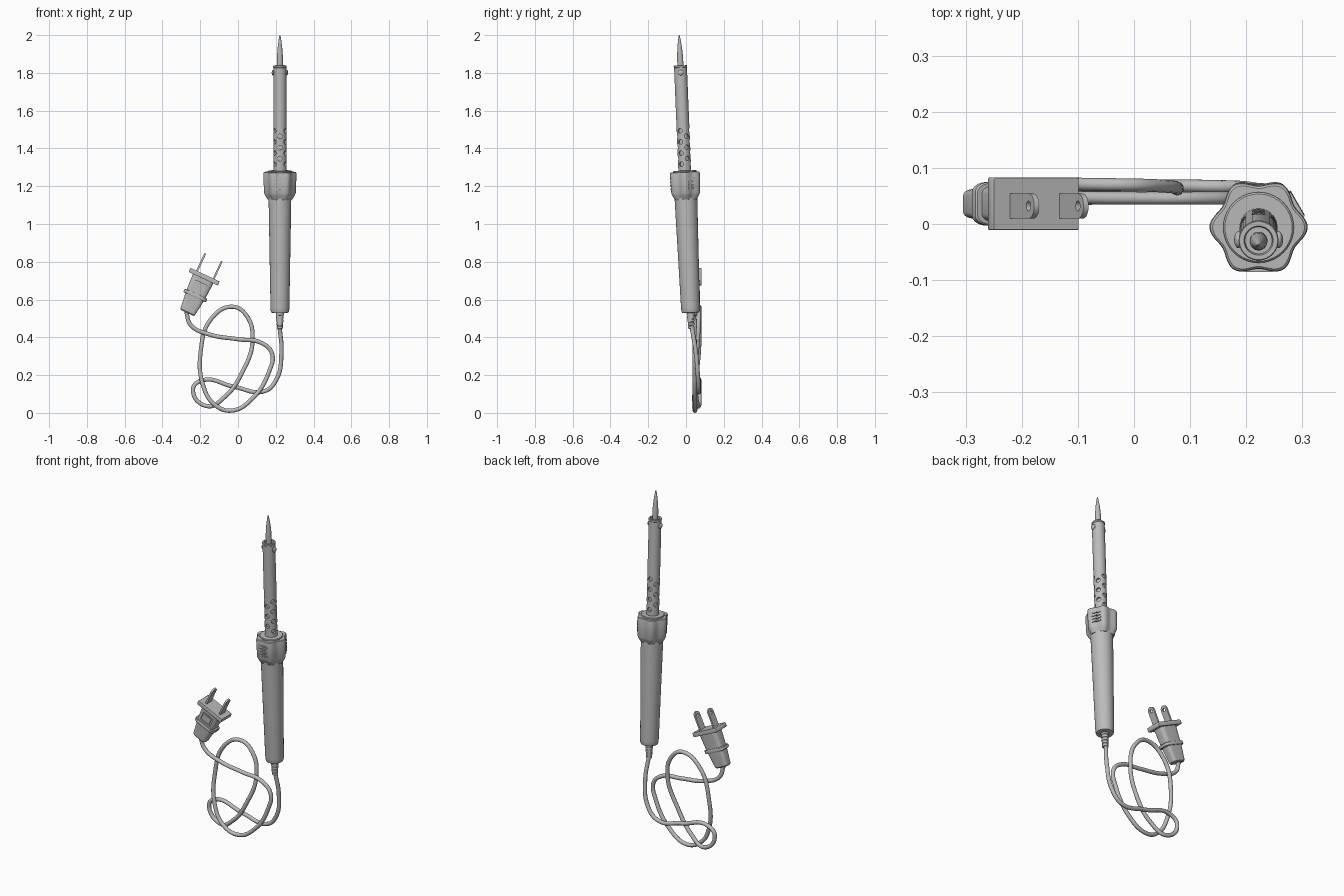
import bpy, bmesh, math
from mathutils import Matrix, Vector

cube = bpy.data.objects.get("Cube")
if cube:
    bpy.data.objects.remove(cube)

grey = bpy.data.materials.new("plain_grey")
grey.use_nodes = True
COLOUR = (0.5, 0.5, 0.5, 1)
grey.diffuse_color = COLOUR
grey.node_tree.nodes["Principled BSDF"].inputs["Base Color"].default_value = COLOUR

# Local frames: the iron leans slightly forward, the plug leans to the left
IRON = Matrix.Translation((0.222, -0.003, 1.2)) @ Matrix.Rotation(0.0415, 4, 'X')
PLUG = Matrix.Translation((-0.269, 0.036, 0.529)) @ Matrix.Rotation(math.radians(25), 4, 'Y')
parts = []


def finish(name, bm, frame):
    bmesh.ops.recalc_face_normals(bm, faces=bm.faces)
    mesh = bpy.data.meshes.new(name)
    bm.to_mesh(mesh)
    bm.free()
    mesh.materials.append(grey)
    obj = bpy.data.objects.new(name, mesh)
    obj.matrix_world = frame
    bpy.context.collection.objects.link(obj)
    parts.append(obj)
    return obj


def loft(name, outline, rings, frame):
    """Stack scaled copies of an outline; each ring is (height, x scale, y scale)."""
    bm = bmesh.new()
    loops = [[bm.verts.new((x * sx, y * sy, z)) for x, y in outline] for z, sx, sy in rings]
    n = len(outline)
    for a, b in zip(loops, loops[1:]):
        for i in range(n):
            bm.faces.new((a[i], a[(i + 1) % n], b[(i + 1) % n], b[i]))
    bm.faces.new(loops[0])
    bm.faces.new(loops[-1])
    return finish(name, bm, frame)


def lathe(name, profile, frame):
    return loft(name, circle, [(z, r, r) for r, z in profile], frame)


def polar(n, radius):
    angles = [math.tau * i / n for i in range(n)]
    return [(radius(a) * math.cos(a), radius(a) * math.sin(a)) for a in angles]


def rounded(corner):
    """Unit square outline with rounded corners."""
    pts = []
    for q in range(4):
        mid = math.pi / 4 + q * math.pi / 2
        cx = math.copysign(1 - corner, math.cos(mid))
        cy = math.copysign(1 - corner, math.sin(mid))
        for k in range(6):
            a = q * math.pi / 2 + k * math.pi / 10
            pts.append((cx + corner * math.cos(a), cy + corner * math.sin(a)))
    return pts


def add_box(bm, centre, size, turn=Matrix()):
    bmesh.ops.create_cube(bm, size=1, matrix=turn @ Matrix.Translation(centre)
                          @ Matrix.Diagonal((*size, 1)))


def add_rod(bm, radius, depth, matrix):
    bmesh.ops.create_cone(bm, cap_ends=True, segments=20, radius1=radius,
                          radius2=radius, depth=depth, matrix=matrix)


def carve(target, bm):
    """Cut the given shapes out of a part sharing the same frame."""
    cutter = finish("cutter", bm, target.matrix_world.copy())
    cutter.hide_render = True
    mod = target.modifiers.new("cut", 'BOOLEAN')
    mod.operation, mod.solver, mod.object = 'DIFFERENCE', 'EXACT', cutter
    bpy.context.view_layer.update()
    graph = bpy.context.evaluated_depsgraph_get()
    mesh = bpy.data.meshes.new_from_object(target.evaluated_get(graph))
    target.modifiers.clear()
    target.data = mesh
    parts.remove(cutter)
    bpy.data.objects.remove(cutter)


circle = polar(40, lambda a: 1)

# Handle and ribbed strain relief
lathe("handle", [(0.038, -0.671), (0.046, -0.669), (0.049, -0.66), (0.05, -0.64),
                 (0.06, -0.07), (0.06, -0.03)], IRON)
relief = [(0.012, -0.755)]
for i in range(5):
    z, r = -0.754 + i * 0.018, 0.0165 + i * 0.001
    relief += [(r, z), (r, z + 0.012), (r - 0.0015, z + 0.013), (r - 0.0015, z + 0.017)]
lathe("strain_relief", relief, IRON)

# Six-lobed collar with finger ribs in two valleys
lobes = polar(120, lambda a: 1 - 0.15 * (max(0, 1 - math.cos(6 * a)) / 2) ** 0.95)
collar = [(-0.07, 0.065), (-0.062, 0.07), (-0.047, 0.079), (-0.035, 0.0845),
          (0.066, 0.0875), (0.073, 0.086), (0.076, 0.082)]
loft("collar", lobes, [(z, r, r) for z, r in collar], IRON)
lathe("collar_seat", [(0.063, 0.07), (0.063, 0.08), (0.06, 0.083), (0.04, 0.083)], IRON)
bm = bmesh.new()
for degrees in (0, 120):
    turn = Matrix.Rotation(math.radians(degrees), 4, 'Z')
    for row in range(4):
        add_box(bm, (0, -0.072, -0.012 + row * 0.018), (0.05, 0.017, 0.008), turn)
finish("collar_ribs", bm, IRON)

# Barrel with staggered vent holes and a recessed mouth
barrel = lathe("barrel", [(0.034, 0.06), (0.034, 0.628), (0.0355, 0.63), (0.0355, 0.638),
                          (0.034, 0.64), (0.026, 0.64), (0.024, 0.63)], IRON)
bm = bmesh.new()
for column in range(6):
    angle = math.radians(30 + 60 * column)
    for row in range(3 + column % 2):
        z = 0.147 + row * 0.059 - (column % 2) * 0.0295
        direction = Vector((math.cos(angle), math.sin(angle), 0))
        spin = direction.to_track_quat('Z', 'Y').to_matrix().to_4x4()
        add_rod(bm, 0.0125, 0.03, Matrix.Translation(direction * 0.038 + Vector((0, 0, z))) @ spin)
carve(barrel, bm)

# Clamp screws on both sides
for side, label in ((1, "left"), (-1, "right")):
    bm = bmesh.new()
    bmesh.ops.create_uvsphere(bm, u_segments=20, v_segments=12, radius=0.015)
    finish(label + "_screw", bm,
           IRON @ Matrix.Translation((side * 0.036, 0, 0.602)) @ Matrix.Diagonal((0.5, 1, 1, 1)))

# Pointed tip
lathe("tip", [(0.015, 0.62), (0.016, 0.66), (0.0155, 0.69), (0.012, 0.735),
              (0.007, 0.775), (0.003, 0.797), (0.0008, 0.801)], IRON)

# Plug body with a recessed front window
body = loft("plug_body", rounded(0.45),
            [(0, 0.036, 0.021), (0.006, 0.042, 0.026), (0.1, 0.054, 0.032),
             (0.205, 0.06, 0.036)], PLUG)
bm = bmesh.new()
add_box(bm, (0, -0.039, 0.15), (0.068, 0.025, 0.052))
carve(body, bm)
bm = bmesh.new()
add_box(bm, (0, -0.026, 0.15), (0.046, 0.012, 0.032))
finish("plug_window_pad", bm, PLUG)
loft("plug_ring", rounded(0.45), [(0.092, 0.063, 0.037), (0.095, 0.066, 0.039),
                                  (0.109, 0.066, 0.039), (0.112, 0.063, 0.037)], PLUG)
loft("plug_flange", rounded(0.06), [(0.2, 0.083, 0.046), (0.203, 0.085, 0.047),
                                    (0.221, 0.085, 0.047), (0.224, 0.083, 0.046)], PLUG)

# Two flat prongs with rounded ends and a hole
for side, label in ((1, "left"), (-1, "right")):
    half = 0.022
    arc = [(half * math.cos(math.pi * k / 16), 0.304 + half * math.sin(math.pi * k / 16))
           for k in range(17)]
    outline = [(-half, 0.21), (half, 0.21)] + arc
    # The outline's axes become the plug's y and z
    stand = Matrix(((0, 0, 1, 0), (1, 0, 0, 0), (0, 1, 0, 0), (0, 0, 0, 1)))
    frame = PLUG @ Matrix.Translation((side * 0.0485 + 0.002, -0.004, 0)) @ stand
    prong = loft(label + "_prong", outline, [(-0.005, 1, 1), (0.005, 1, 1)], frame)
    bm = bmesh.new()
    add_rod(bm, 0.009, 0.05, Matrix.Translation((0, 0.302, 0)))
    carve(prong, bm)

# Looped cord from the strain relief to the plug
path = [(0.22, 0.03, 0.46), (0.23, 0.052, 0.32), (0.205, 0.064, 0.18), (0.14, 0.067, 0.115),
        (-0.02, 0.068, 0.138), (-0.19, 0.07, 0.172), (-0.238, 0.071, 0.125), (-0.165, 0.068, 0.036),
        (-0.07, 0.054, 0.085), (0.02, 0.048, 0.21), (0.077, 0.062, 0.385), (0.045, 0.068, 0.515),
        (-0.03, 0.07, 0.562), (-0.14, 0.071, 0.5), (-0.197, 0.068, 0.33), (-0.183, 0.048, 0.14),
        (-0.125, 0.043, 0.045), (-0.035, 0.048, 0.012), (0.075, 0.047, 0.075), (0.165, 0.046, 0.22),
        (0.18, 0.046, 0.315), (0.125, 0.046, 0.37), (0, 0.046, 0.39), (-0.15, 0.047, 0.415),
        (-0.25, 0.045, 0.465), (-0.274, 0.04, 0.535)]
curve = bpy.data.curves.new("cord", 'CURVE')
curve.dimensions = '3D'
curve.bevel_depth = 0.0115
curve.bevel_resolution = 3
curve.resolution_u = 10
curve.use_fill_caps = True
spline = curve.splines.new('BEZIER')
spline.bezier_points.add(len(path) - 1)
for point, co in zip(spline.bezier_points, path):
    point.co = co
    point.handle_left_type = point.handle_right_type = 'AUTO'
curve.materials.append(grey)
cord = bpy.data.objects.new("cord", curve)
bpy.context.collection.objects.link(cord)

# Smooth shading with sharp edges kept
bpy.ops.object.select_all(action='DESELECT')
for obj in parts:
    obj.select_set(True)
bpy.context.view_layer.objects.active = parts[0]
bpy.ops.object.shade_smooth_by_angle(angle=math.radians(35))
